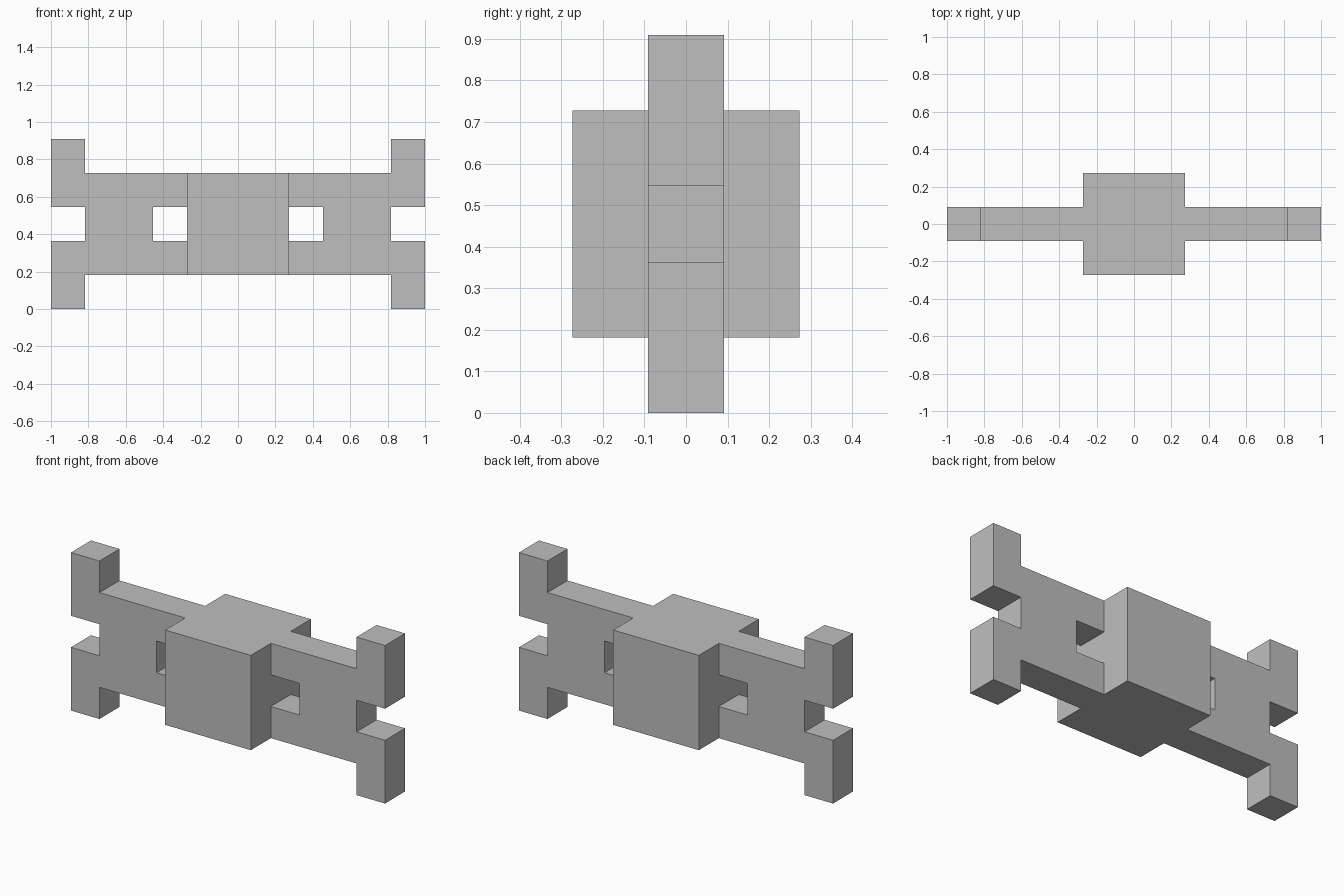
import bpy
import bmesh

if "Cube" in bpy.data.objects:
    bpy.data.objects.remove(bpy.data.objects["Cube"], do_unlink=True)

U = 2 / 11  # one block; the model is eleven blocks wide

# Single plain grey
grey = bpy.data.materials.new("plain_grey")
grey.use_nodes = True
colour = (0.52, 0.52, 0.52, 1)
grey.diffuse_color = colour
grey.node_tree.nodes["Principled BSDF"].inputs["Base Color"].default_value = colour


def extrude_profile(name, profile, half_depth):
    """Prism from an x-z outline in blocks, centred on y = 0."""
    bm = bmesh.new()
    face = bm.faces.new([bm.verts.new((x * U, -half_depth * U, z * U)) for x, z in profile])
    result = bmesh.ops.extrude_face_region(bm, geom=[face])
    moved = [v for v in result["geom"] if isinstance(v, bmesh.types.BMVert)]
    bmesh.ops.translate(bm, verts=moved, vec=(0, 2 * half_depth * U, 0))
    bmesh.ops.recalc_face_normals(bm, faces=bm.faces)
    mesh = bpy.data.meshes.new(name)
    bm.to_mesh(mesh)
    bm.free()
    mesh.materials.append(grey)
    obj = bpy.data.objects.new(name, mesh)
    bpy.context.collection.objects.link(obj)
    return obj


# Central cube
extrude_profile("body", [(-1.5, 1), (1.5, 1), (1.5, 4), (-1.5, 4)], 1.5)

# Wing outline: two struts, a plate, and upper and lower tips; roots sit inside the body
ROOT = 1.4
wing = [(ROOT, 1), (4.5, 1), (4.5, 0), (5.5, 0), (5.5, 2), (4.5, 2), (4.5, 3), (5.5, 3),
        (5.5, 5), (4.5, 5), (4.5, 4), (ROOT, 4), (ROOT, 3), (2.5, 3), (2.5, 2), (ROOT, 2)]
for name, side in (("left_wing", 1), ("right_wing", -1)):
    # The top and bottom of the root share the body's planes, so they stop at its wall
    outline = [(1.5 if x == ROOT and z in (1, 4) else x, z) for x, z in wing]
    extrude_profile(name, [(side * x, z) for x, z in outline], 0.5)
